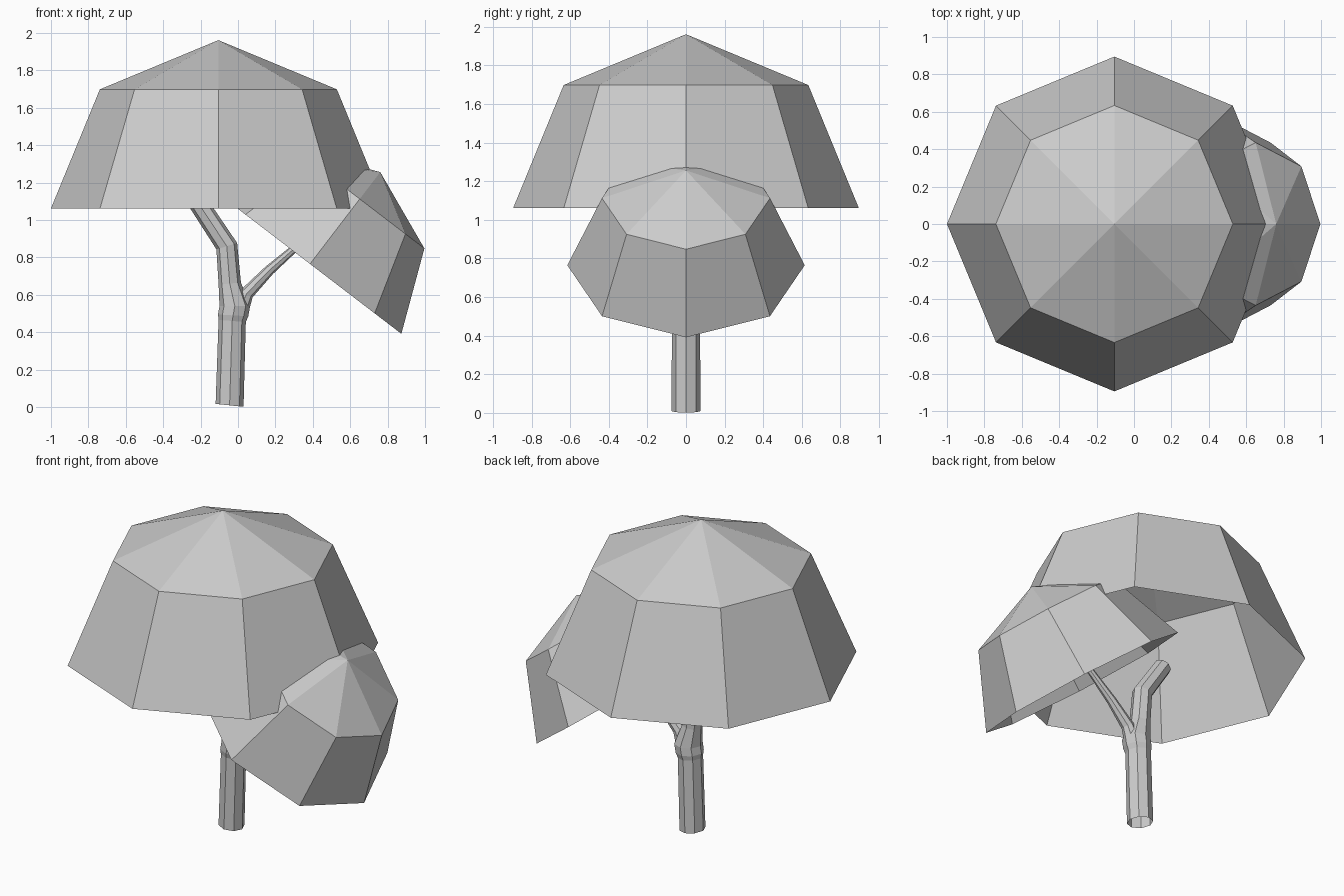
import bpy, math
from mathutils import Matrix, Vector

if "Cube" in bpy.data.objects:
    bpy.data.objects.remove(bpy.data.objects["Cube"])

SIDES = 8


def loft(name, rings, apex=None):
    """Join octagonal rings (x, z, radius, lean) into an open shell, optionally closed to a point."""
    verts, faces = [], []
    for x, z, r, lean in rings:
        for i in range(SIDES):
            a = 2 * math.pi * i / SIDES
            u, v = r * math.cos(a), r * math.sin(a)
            verts.append((x + u * math.cos(lean), v, z - u * math.sin(lean)))
    for k in range(len(rings) - 1):
        for i in range(SIDES):
            j = (i + 1) % SIDES
            b = k * SIDES
            faces.append((b + i, b + j, b + SIDES + j, b + SIDES + i))
    if apex:
        verts.append(apex)
        b = (len(rings) - 1) * SIDES
        for i in range(SIDES):
            faces.append((b + i, b + (i + 1) % SIDES, len(verts) - 1))
    mesh = bpy.data.meshes.new(name)
    mesh.from_pydata(verts, [], faces)
    mesh.update()
    obj = bpy.data.objects.new(name, mesh)
    bpy.context.collection.objects.link(obj)
    return obj


def canopy(name, x, z, radius, lean):
    """Hollow two-tier octagonal dome, leaning towards +x."""
    ax = Vector((math.sin(lean), 0, math.cos(lean)))
    base = Vector((x, 0, z))
    mid = base + ax * radius * 0.711
    top = base + ax * radius * 1.005
    rings = [(x, z, radius, lean), (mid.x, mid.z, radius * 0.708, lean)]
    return loft(name, rings, tuple(top))


# Leaf canopies
canopy("large_canopy", -0.105, 1.062, 0.895, 0)
canopy("small_canopy", 0.385, 0.765, 0.615, math.radians(37.4))

# Trunk continuing into the left branch
loft("trunk", [
    (-0.045, 0.009, 0.075, 0.10),
    (-0.031, 0.46, 0.073, 0.08),
    (-0.026, 0.49, 0.081, 0.06),
    (-0.017, 0.54, 0.082, 0.0),
    (-0.044, 0.66, 0.060, -0.10),
    (-0.060, 0.86, 0.058, -0.30),
    (-0.212, 1.09, 0.052, -0.57),
])

# Thin right branch reaching into the small canopy
loft("right_branch", [
    (0.005, 0.51, 0.050, 0.2),
    (0.045, 0.605, 0.038, 0.5),
    (0.168, 0.732, 0.028, 0.8),
    (0.295, 0.842, 0.021, 0.86),
    (0.350, 0.890, 0.020, 0.86),
])
